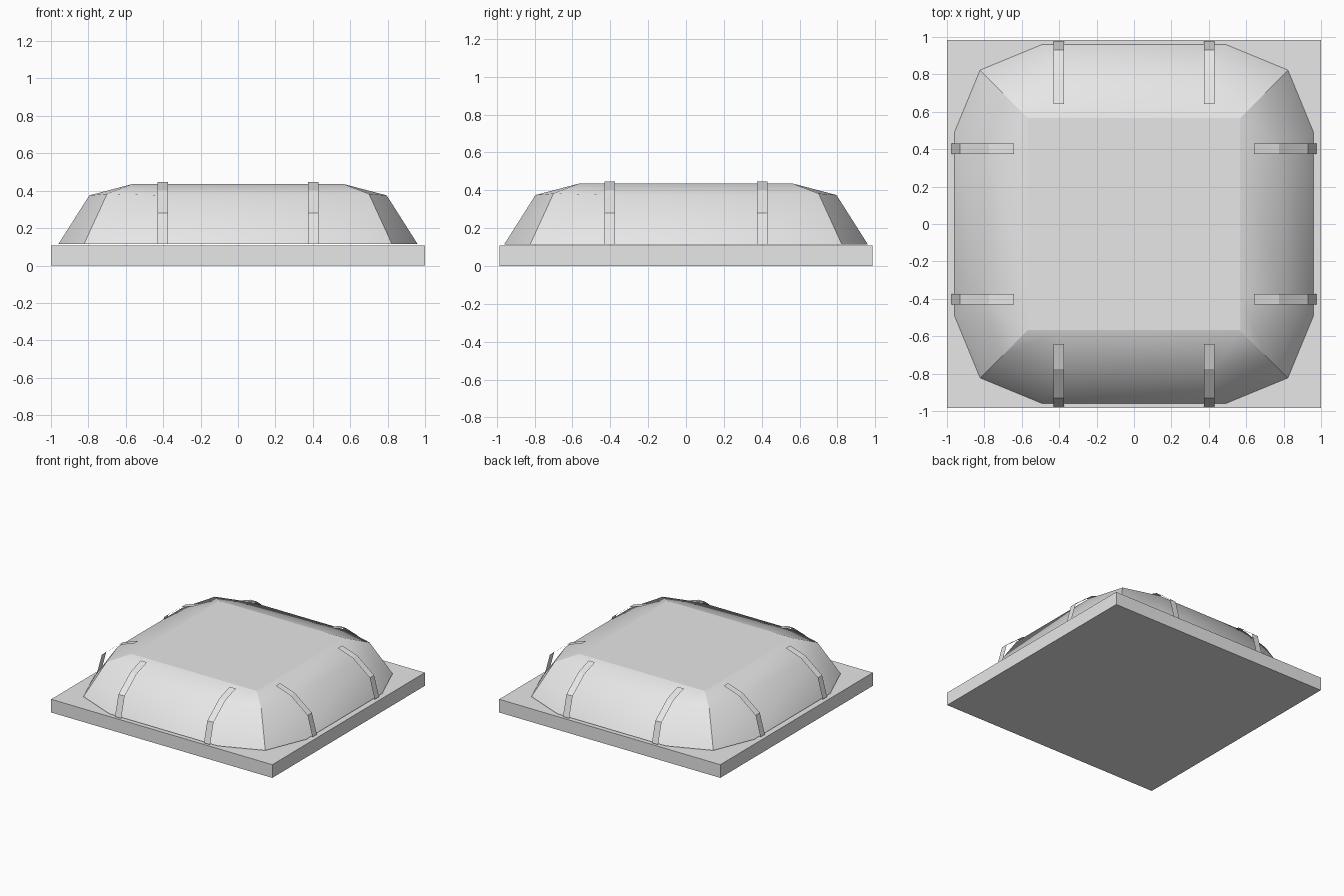
import bpy
import bmesh
from math import pi
from mathutils import Matrix, Vector

cube = bpy.data.objects.get("Cube")
if cube:
    bpy.data.objects.remove(cube, do_unlink=True)

grey = bpy.data.materials.new("light_grey")
grey.use_nodes = True
grey.diffuse_color = (0.8, 0.8, 0.8, 1)
grey.node_tree.nodes["Principled BSDF"].inputs["Base Color"].default_value = (0.8, 0.8, 0.8, 1)


def finish(bm, name):
    mesh = bpy.data.meshes.new(name)
    bm.to_mesh(mesh)
    bm.free()
    mesh.materials.append(grey)
    obj = bpy.data.objects.new(name, mesh)
    bpy.context.collection.objects.link(obj)
    return obj


def quarter_turn(i):
    return Matrix.Rotation(i * pi / 2, 3, "Z")


# Base slab
bm = bmesh.new()
bmesh.ops.create_cube(bm, size=1)
bmesh.ops.scale(bm, vec=(2, 1.97, 0.108), verts=bm.verts)
bmesh.ops.translate(bm, vec=(0, 0, 0.054), verts=bm.verts)
finish(bm, "base_slab")

# Domed cover: each ring is (corner, corner z, side half length, side distance, side z)
rings = [
    (0.823, 0.115, 0.49, 0.96, 0.115),
    (0.70, 0.383, 0.42, 0.795, 0.375),
    (0.567, 0.435, 0.38, 0.567, 0.435),
]
bm = bmesh.new()
loops = []
for corner, corner_z, half, dist, side_z in rings:
    points = [Vector((-corner, -corner, corner_z)),
              Vector((-half, -dist, side_z)), Vector((half, -dist, side_z))]
    loops.append([bm.verts.new(quarter_turn(i) @ p) for i in range(4) for p in points])
count = len(loops[0])
for low, high in zip(loops, loops[1:]):
    for i in range(count):
        j = (i + 1) % count
        bm.faces.new((low[i], low[j], high[j], high[i])).smooth = True
top = bm.faces.new(loops[-1])
for edge in top.edges:
    edge.smooth = False
# Keep the four corner ridges crisp
for low, high in zip(loops, loops[1:]):
    for i in range(0, count, 3):
        bm.edges.get((low[i], high[i])).smooth = False
finish(bm, "domed_cover")

# Thin bent straps, two on each side
profile = [(0.975, 0.115), (0.93, 0.28), (0.775, 0.402), (0.642, 0.446)]
half_width = 0.028
for side, label in enumerate(("front", "left", "back", "right")):
    for number, offset in enumerate((-0.402, 0.402), 1):
        bm = bmesh.new()
        turn = quarter_turn(side)
        rows = [[bm.verts.new(turn @ Vector((offset + s * half_width, -d, z)))
                 for s in (-1, 1)] for d, z in profile]
        for a, b in zip(rows, rows[1:]):
            bm.faces.new((a[0], a[1], b[1], b[0]))
        finish(bm, f"{label}_strap_{number}")
